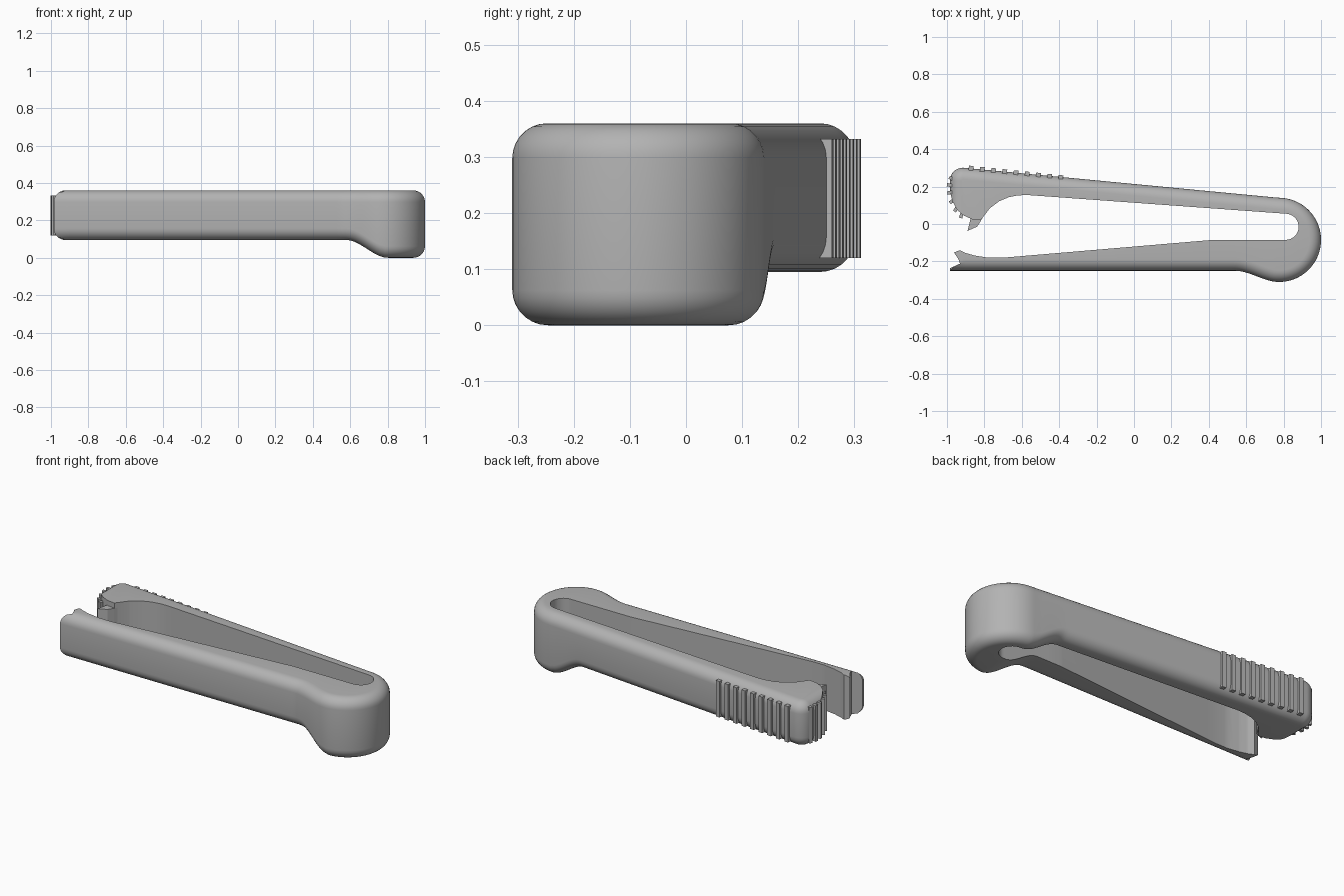
import bpy, bmesh
from math import sin, cos, pi, radians, atan2
from mathutils import Vector

cube = bpy.data.objects.get("Cube")
if cube:
    bpy.data.objects.remove(cube)

grey = bpy.data.materials.new("grey plastic")
grey.use_nodes = True
grey.diffuse_color = (0.45, 0.45, 0.45, 1)
grey.node_tree.nodes["Principled BSDF"].inputs["Base Color"].default_value = (0.45, 0.45, 0.45, 1)

TOP, ROUND, STEPS = 0.36, 0.062, 7


def smooth(t):
    t = min(max(t, 0), 1)
    return t * t * (3 - 2 * t)


def finish(name, bm):
    bmesh.ops.recalc_face_normals(bm, faces=bm.faces)
    mesh = bpy.data.meshes.new(name)
    bm.to_mesh(mesh)
    bm.free()
    mesh.materials.append(grey)
    ob = bpy.data.objects.new(name, mesh)
    bpy.context.collection.objects.link(ob)
    return ob


def prism(name, points, z0, z1):
    bm = bmesh.new()
    face = bm.faces.new([bm.verts.new((x, y, z0)) for x, y in points])
    out = bmesh.ops.extrude_face_region(bm, geom=[face])
    verts = [v for v in out["geom"] if isinstance(v, bmesh.types.BMVert)]
    bmesh.ops.translate(bm, verts=verts, vec=(0, 0, z1 - z0))
    return finish(name, bm)


def arc(cx, cy, r, a0, a1, n):
    return [(cx + r * cos(radians(a0 + (a1 - a0) * i / n)),
             cy + r * sin(radians(a0 + (a1 - a0) * i / n))) for i in range(n + 1)]


# Outer plan shape: paired lower and upper edges, from the open end to the hinge
def back_y(x):
    return 0.14 + 0.0955 * (0.775 - x)


def bottom_z(x):
    return 0.095 * (1 - smooth((x - 0.58) / 0.22))


upper = arc(-0.915, 0.231, 0.07, 180, 90, 8)
lower = [(-0.985, -0.25)] + [(-0.9 + 0.014 * i, -0.25) for i in range(8)]
xs = [-0.76 + 0.13 * i for i in range(10)] + [0.51 + 0.0165 * i for i in range(16)]
upper += [(x, back_y(x)) for x in xs]
lower += [(x, -0.25 - 0.06 * smooth((x - 0.54) / 0.235)) for x in xs]
upper += arc(0.775, -0.085, 0.225, 87, 3, 20)
lower += arc(0.775, -0.085, 0.225, -87, -3, 20)
n = len(lower)
outline = [Vector(p) for p in lower + upper[::-1]]


def inset(d):
    result = []
    for i, p in enumerate(outline):
        a = (p - outline[i - 1]).normalized()
        b = (outline[(i + 1) % len(outline)] - p).normalized()
        na, nb = Vector((-a.y, a.x)), Vector((-b.y, b.x))
        result.append(p + (na + nb) * d / (1 + na.dot(nb)))
    return result


# Body: rounded rings stacked from the stepped bottom to the flat top
bm = bmesh.new()
rings = []
for is_top in (False, True):
    for k in range(STEPS + 1):
        a = pi / 2 * (STEPS - k if is_top else k) / STEPS
        drop = ROUND * (1 - cos(a))
        ring = []
        for p in inset(ROUND * (1 - sin(a))):
            z = TOP - drop if is_top else bottom_z(p.x) + drop
            ring.append(bm.verts.new((p.x, p.y, z)))
        rings.append(ring)
m = len(outline)
for r0, r1 in zip(rings, rings[1:]):
    for i in range(m):
        j = (i + 1) % m
        bm.faces.new((r0[i], r0[j], r1[j], r1[i]))
for ring in (rings[0], rings[-1]):
    for i in range(n - 1):
        bm.faces.new((ring[i], ring[i + 1], ring[m - 2 - i], ring[m - 1 - i]))
body = finish("clip_body", bm)

# Slot between the two arms, open at the free end and leaving a hook on the lower arm
slot = [(-1.2, -0.24), (-0.985, -0.237), (-0.93, -0.212), (-0.94, -0.185), (-0.963, -0.152), (-0.93, -0.14)]
slot += [(-0.9, -0.155), (-0.85, -0.169), (-0.78, -0.18), (-0.7, -0.18), (0.42, -0.085)]
slot += arc(0.81, -0.015, 0.07, -90, 86, 16)
slot += [(-0.57, 0.155), (-0.62, 0.153), (-0.67, 0.143), (-0.72, 0.122), (-0.77, 0.085), (-0.82, 0.02)]
slot += [(-0.865, 0.025), (-0.91, 0.045), (-0.945, 0.075), (-0.97, 0.12), (-0.985, 0.175), (-1.2, 0.175)]
cutter = prism("slot_cutter", slot, -0.2, 0.6)
cutter.hide_render = True
mod = body.modifiers.new("slot", "BOOLEAN")
mod.operation = "DIFFERENCE"
mod.solver = "EXACT"
mod.object = cutter
bpy.context.view_layer.objects.active = body
bpy.ops.object.modifier_apply(modifier="slot")
bpy.data.objects.remove(cutter)
bpy.ops.object.select_all(action="DESELECT")
body.select_set(True)
bpy.ops.object.shade_smooth_by_angle(angle=radians(32))

# Latch tooth on the upper arm
prism("latch_tooth", [(-0.8, 0.05), (-0.82, 0.015), (-0.84, -0.015), (-0.89, -0.037),
                      (-0.872, 0.035)], 0.13, 0.33)


# Grip ribs along the back and around the rounded head
def rib(name, x, y, angle, width):
    out = Vector((cos(angle), sin(angle)))
    side = Vector((-out.y, out.x)) * width / 2
    tip = Vector((x, y))
    root = tip - out * 0.045
    prism(name, [tip - side, tip + side, root + side, root - side], 0.12, 0.332)


for i in range(9):
    x = -0.87 + 0.06 * i
    rib(f"back_rib_{i + 1}", x, back_y(x) + 0.014 - 0.0005 * i, radians(84.5), 0.025)
head = [(-0.988, 0.25), (-1, 0.21), (-0.998, 0.165), (-0.985, 0.113), (-0.96, 0.067), (-0.927, 0.032)]
for i, (x, y) in enumerate(head):
    rib(f"head_rib_{i + 1}", x, y, atan2(y - 0.19, x + 0.88), 0.018)
